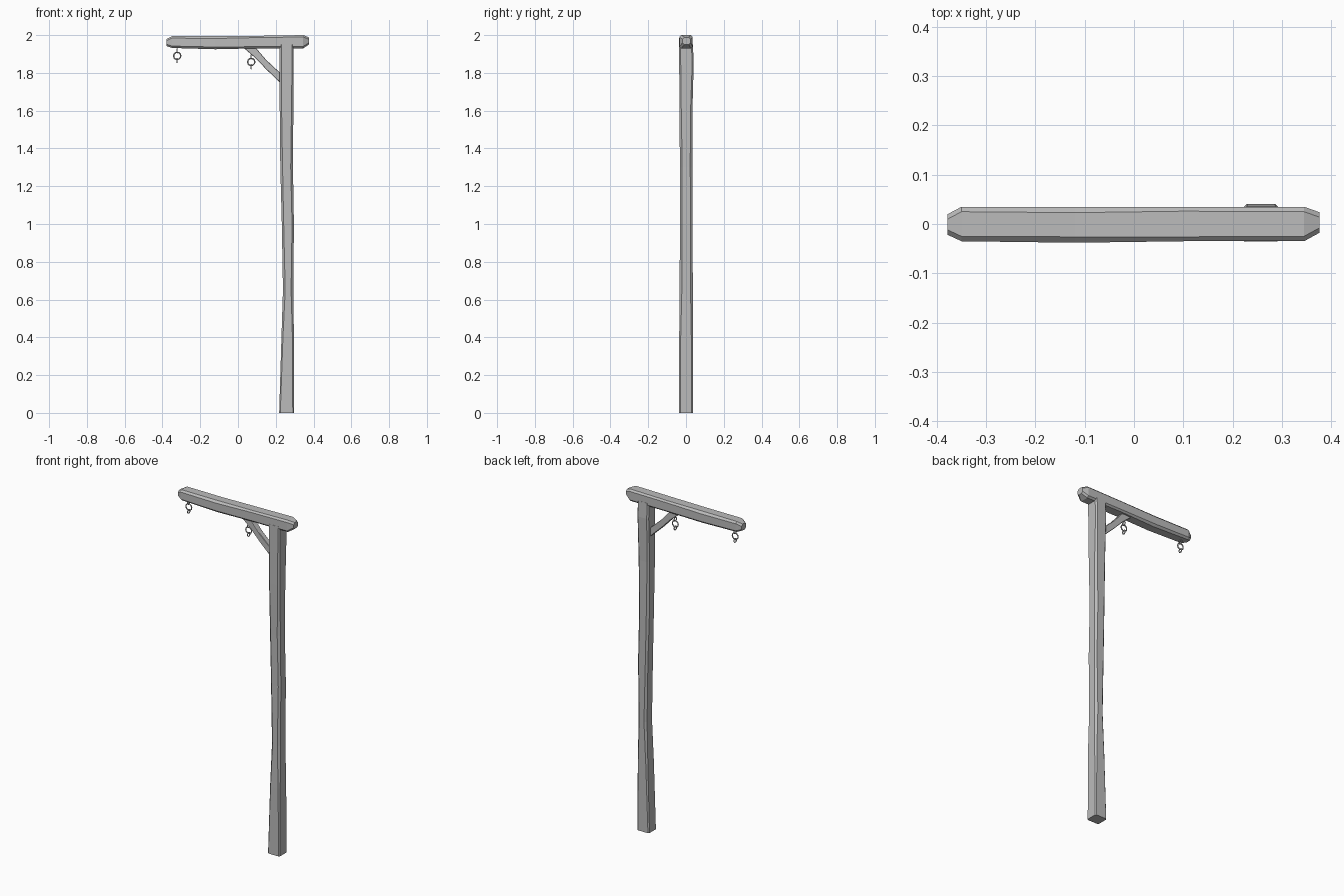
import bpy, bmesh, math
from mathutils import Vector

old = bpy.data.objects.get("Cube")
if old:
    bpy.data.objects.remove(old)

grey = bpy.data.materials.new("weathered grey")
grey.use_nodes = True
COLOUR = (0.5, 0.5, 0.5, 1)
grey.diffuse_color = COLOUR
grey.node_tree.nodes["Principled BSDF"].inputs["Base Color"].default_value = COLOUR


def loft(name, stations, place):
    """Skin a bevelled rectangle (pos, a0, a1, b0, b1, cut) along an axis."""
    bm = bmesh.new()
    rings = []
    for pos, a0, a1, b0, b1, c in stations:
        outline = [(a0 + c, b0), (a1 - c, b0), (a1, b0 + c), (a1, b1 - c),
                   (a1 - c, b1), (a0 + c, b1), (a0, b1 - c), (a0, b0 + c)]
        rings.append([bm.verts.new(place(pos, a, b)) for a, b in outline])
    for low, high in zip(rings, rings[1:]):
        for i in range(8):
            j = (i + 1) % 8
            bm.faces.new((low[i], low[j], high[j], high[i]))
    bm.faces.new(rings[0])
    bm.faces.new(rings[-1])
    bmesh.ops.recalc_face_normals(bm, faces=bm.faces)
    mesh = bpy.data.meshes.new(name)
    bm.to_mesh(mesh)
    bm.free()
    mesh.materials.append(grey)
    obj = bpy.data.objects.new(name, mesh)
    bpy.context.collection.objects.link(obj)
    return obj


def ring(name, centre, radius, wire, turn):
    bpy.ops.mesh.primitive_torus_add(
        major_radius=radius, minor_radius=wire, major_segments=12, minor_segments=6,
        location=centre, rotation=(math.pi / 2, 0, turn))
    obj = bpy.context.object
    obj.name = name
    obj.data.materials.append(grey)


# Upright post, hewn unevenly
loft("post", [
    (0.00, 0.218, 0.296, -0.036, 0.036, 0.006),
    (0.40, 0.230, 0.296, -0.036, 0.036, 0.008),
    (0.65, 0.238, 0.293, -0.034, 0.036, 0.012),
    (1.00, 0.232, 0.296, -0.032, 0.035, 0.010),
    (1.30, 0.224, 0.291, -0.032, 0.034, 0.012),
    (1.60, 0.221, 0.293, -0.035, 0.034, 0.010),
    (1.86, 0.221, 0.294, -0.036, 0.041, 0.008),
    (1.95, 0.221, 0.295, -0.036, 0.036, 0.008),
], lambda p, a, b: (a, b, p))

# Cross beam with chipped ends
loft("beam", [
    (-0.378, -0.022, 0.020, 1.942, 1.980, 0.010),
    (-0.350, -0.035, 0.035, 1.932, 1.994, 0.010),
    (-0.120, -0.038, 0.035, 1.925, 1.994, 0.012),
    (0.100, -0.035, 0.035, 1.930, 1.996, 0.009),
    (0.345, -0.035, 0.035, 1.930, 2.000, 0.010),
    (0.376, -0.018, 0.024, 1.950, 1.988, 0.010),
], lambda p, a, b: (p, a, b))

# Slightly bowed diagonal brace: p is x, b is height
loft("brace", [
    (0.035, -0.016, 0.016, 1.928, 1.950, 0.003),
    (0.095, -0.016, 0.016, 1.876, 1.932, 0.003),
    (0.150, -0.016, 0.016, 1.818, 1.868, 0.003),
    (0.230, -0.016, 0.016, 1.742, 1.794, 0.003),
], lambda p, a, b: (p, a, b))

# Hanging rings, each with a small eye above and a link below
for side, x, z in (("outer", -0.322, 1.890), ("inner", 0.070, 1.858)):
    ring(side + "_ring", (x, 0, z), 0.019, 0.0035, 0)
    ring(side + "_eye", (x, 0, z + 0.027), 0.011, 0.003, math.pi / 2)
    ring(side + "_link", (x, 0, z - 0.025), 0.011, 0.003, math.pi / 2)
